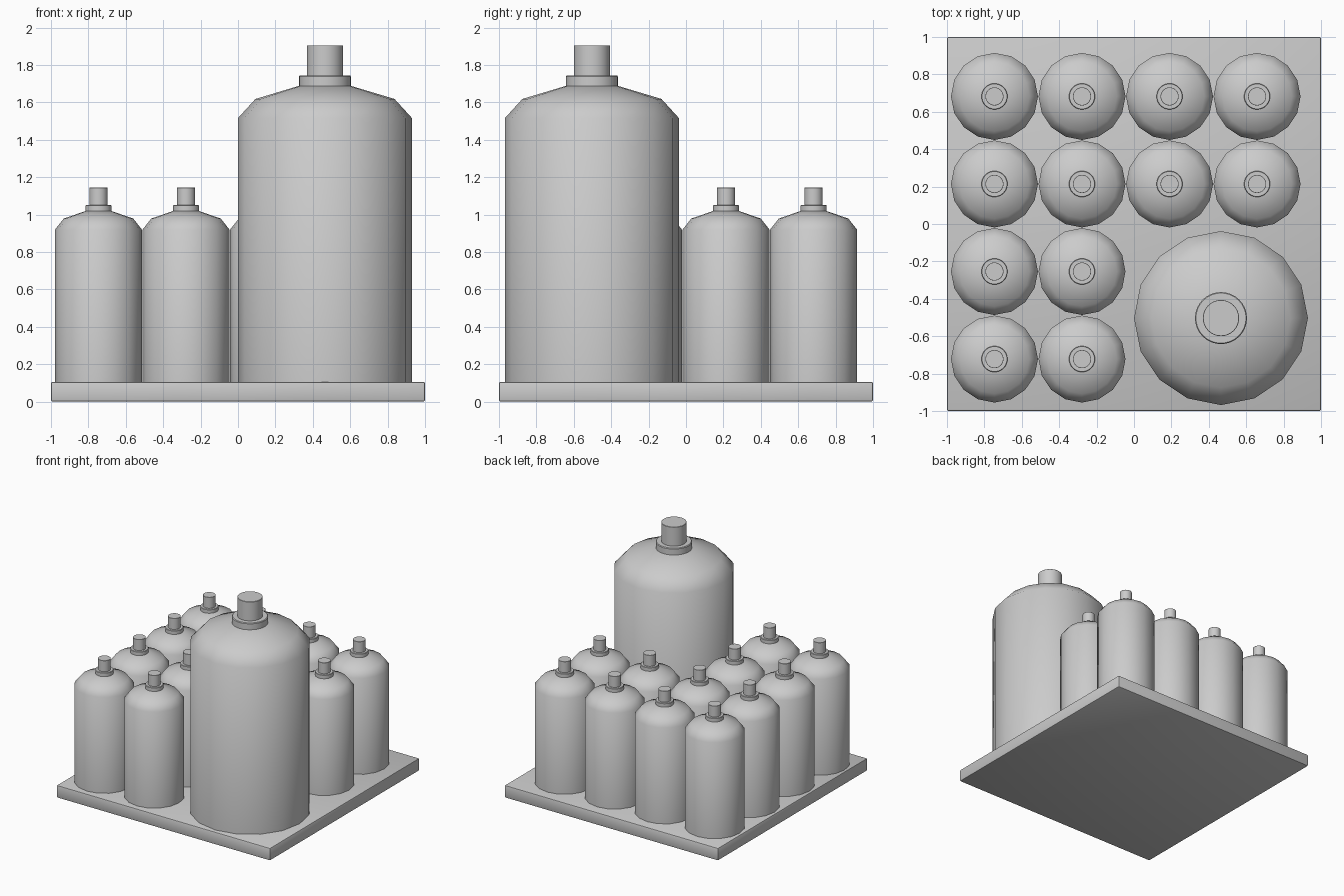
import bpy
import bmesh
import math

if "Cube" in bpy.data.objects:
    bpy.data.objects.remove(bpy.data.objects["Cube"])


def finish(name, bm, angle):
    bmesh.ops.recalc_face_normals(bm, faces=bm.faces[:])
    mesh = bpy.data.meshes.new(name)
    bm.to_mesh(mesh)
    bm.free()
    obj = bpy.data.objects.new(name, mesh)
    bpy.context.collection.objects.link(obj)
    bpy.ops.object.select_all(action='DESELECT')
    obj.select_set(True)
    bpy.context.view_layer.objects.active = obj
    bpy.ops.object.shade_smooth_by_angle(angle=math.radians(angle))
    return obj


def lathe(name, profile, sides, x, y, angle):
    """Closed turned solid from (radius, z) rings."""
    bm = bmesh.new()
    rings = []
    for r, z in profile:
        rings.append([bm.verts.new((x + r * math.cos(2 * math.pi * i / sides),
                                    y + r * math.sin(2 * math.pi * i / sides), z))
                      for i in range(sides)])
    for a, b in zip(rings, rings[1:]):
        for i in range(sides):
            j = (i + 1) % sides
            bm.faces.new((a[i], a[j], b[j], b[i]))
    bm.faces.new(rings[0][::-1])
    bm.faces.new(rings[-1])
    return finish(name, bm, angle)


BASE_TOP = 0.106


def bottle(prefix, x, y, sr, sz):
    """Bottle with body, collar and neck; sr scales radius, sz height."""
    def prof(points):
        return [(r * sr, BASE_TOP + (z - BASE_TOP) * sz) for r, z in points]

    # Low-poly body with sloping shoulders
    lathe(prefix + "_body", prof([(0.465, BASE_TOP), (0.465, 1.516),
                                  (0.372, 1.618), (0.139, 1.688)]), 16, x, y, 60)
    # Collar ring with a fine chamfer
    lathe(prefix + "_collar", prof([(0.139, 1.675), (0.139, 1.738),
                                    (0.134, 1.744)]), 32, x, y, 30)
    # Neck stub
    lathe(prefix + "_neck", prof([(0.097, 1.735), (0.097, 1.903),
                                  (0.095, 1.905)]), 32, x, y, 30)


# Base plate with softened edges
bm = bmesh.new()
bmesh.ops.create_cube(bm, size=1)
for v in bm.verts:
    v.co = (v.co.x * 2, v.co.y * 2, (v.co.z + 0.5) * BASE_TOP)
bmesh.ops.bevel(bm, geom=bm.edges[:], offset=0.01, segments=2,
                profile=0.5, affect='EDGES')
finish("base_plate", bm, 30)

# Large bottle in the front right corner
bottle("large_bottle", 0.465, -0.503, 1.0, 1.0)

# Small bottles on a 4 x 4 grid, leaving the large bottle's corner free
for row in range(4):
    for col in range(4):
        if row < 2 and col > 1:
            continue
        bottle(f"small_bottle_{row + 1}_{col + 1}",
               -0.746 + 0.468 * col, -0.722 + 0.468 * row, 0.5, 0.577)
